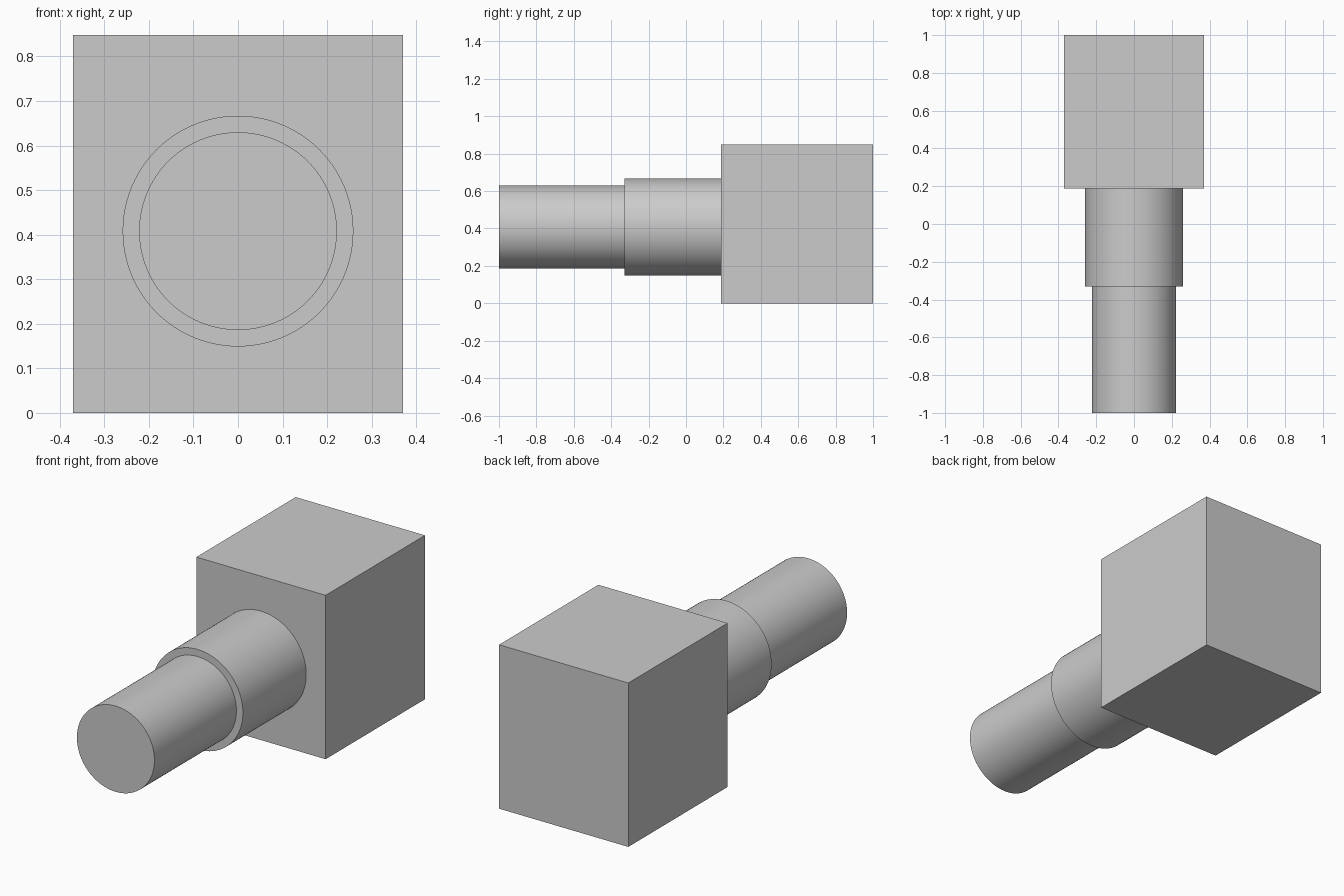
import bpy
import math

cube = bpy.data.objects.get("Cube")
if cube:
    bpy.data.objects.remove(cube, do_unlink=True)

# Single plain grey
GREY = (0.6, 0.6, 0.6, 1)
grey = bpy.data.materials.new("plain grey")
grey.use_nodes = True
grey.diffuse_color = GREY
grey.node_tree.nodes["Principled BSDF"].inputs["Base Color"].default_value = GREY

AXIS_Z = 0.408


def finish(name):
    obj = bpy.context.object
    obj.name = name
    obj.data.materials.append(grey)
    bpy.ops.object.transform_apply(location=False, rotation=True, scale=True)
    return obj


def shaft(name, radius, y_front, y_back):
    """Round bar running along y."""
    bpy.ops.mesh.primitive_cylinder_add(
        vertices=96, radius=radius, depth=y_back - y_front,
        location=(0, (y_front + y_back) / 2, AXIS_Z),
        rotation=(math.pi / 2, 0, 0))
    finish(name)
    bpy.ops.object.shade_smooth_by_angle(angle=math.radians(30))


# Rear block
bpy.ops.mesh.primitive_cube_add(size=1, location=(0, 0.594, 0.424))
bpy.context.object.scale = (0.74, 0.812, 0.848)
finish("block")

# Stepped shaft: thick collar, then thinner end
shaft("collar", 0.259, -0.33, 0.188)
shaft("shaft_end", 0.222, -1.0, -0.33)
